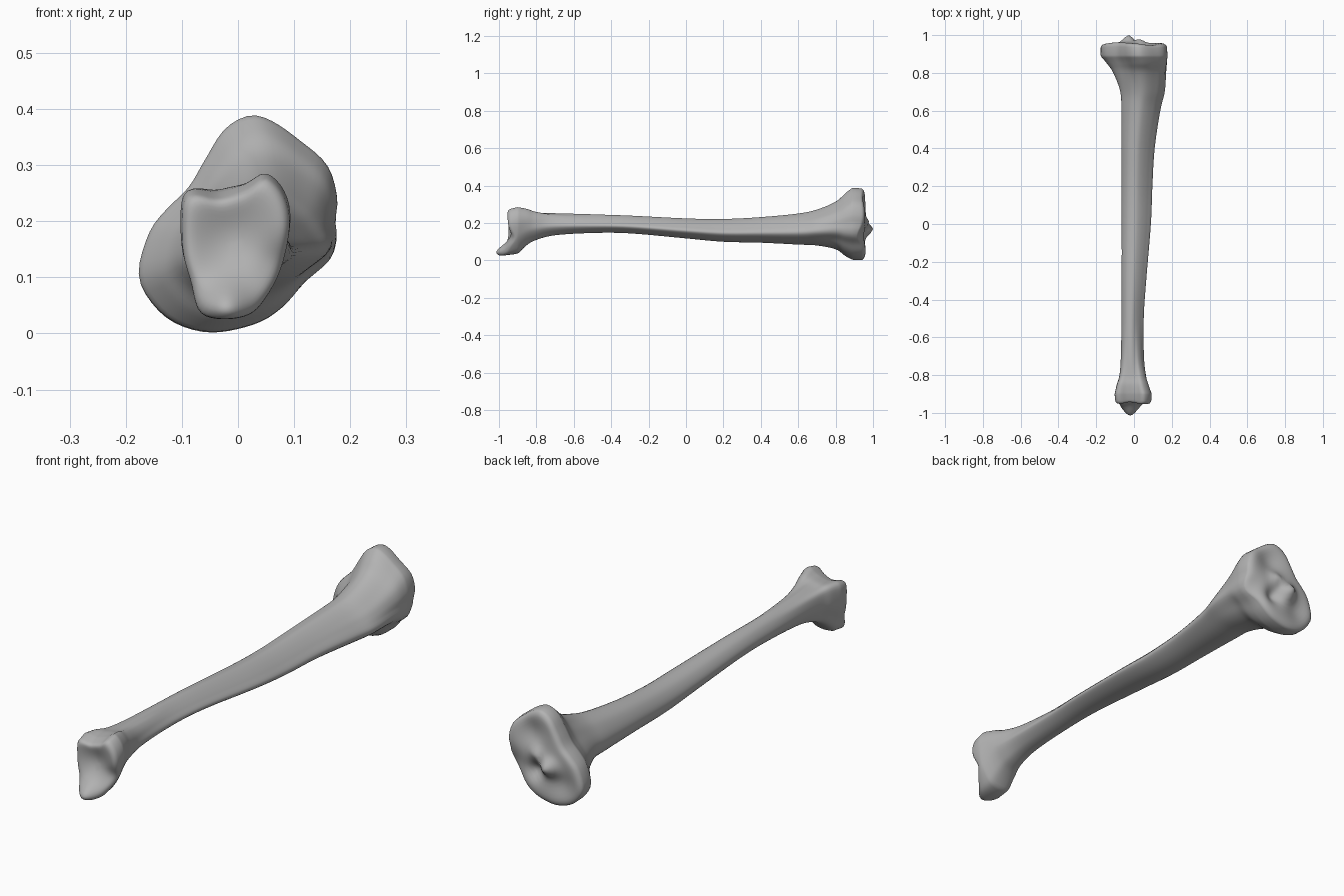
import bpy, bmesh, math

if "Cube" in bpy.data.objects:
    bpy.data.objects.remove(bpy.data.objects["Cube"], do_unlink=True)

SIDES = 72
STEPS = 6

# Cross-section outlines (x, z), counter-clockwise
SHAFT = [(1, .36), (.86, .64), (.62, .91), (.42, 1), (.16, .86),
         (0, .5), (.08, .16), (.35, 0), (.72, .09)]
ANKLE = [(.095, .2), (.083, .255), (.05, .287), (.015, .266), (-.035, .25), (-.08, .257),
         (-.1, .235), (-.1, .15), (-.085, .09), (-.07, .036), (-.03, .022),
         (.02, .03), (.05, .06), (.08, .12)]
KNEE = [(.174, .2), (.178, .24), (.16, .3), (.11, .345), (.06, .38), (.02, .39),
        (-.025, .365), (-.06, .31), (-.09, .26), (-.13, .22), (-.16, .18), (-.18, .11),
        (-.165, .065), (-.12, .02), (-.05, 0), (.03, .015), (.08, .045),
        (.12, .09), (.165, .13), (.177, .17)]

# Stations along the bone: y, x range, z range, blend to the near end outline
STATIONS = [
    (-.9, -.103, .094, .035, .287, 1),
    (-.85, -.092, .08, .083, .281, .85),
    (-.8, -.078, .068, .11, .268, .65),
    (-.7, -.07, .055, .135, .257, .3),
    (-.5, -.066, .052, .147, .247, 0),
    (-.3, -.065, .065, .145, .24, 0),
    (0, -.065, .09, .118, .225, 0),
    (.2, -.066, .098, .1, .222, 0),
    (.4, -.067, .11, .095, .232, 0),
    (.6, -.068, .14, .085, .252, .1),
    (.7, -.075, .164, .08, .275, .3),
    (.8, -.112, .172, .06, .318, .7),
    (.85, -.145, .176, .025, .36, .9),
    (.89, -.178, .178, .003, .39, 1),
]


def spline(a, b, c, d, t):
    """Smooth interpolation from b to c."""
    return tuple(q + .5 * t * (r - p + t * (2 * p - 5 * q + 4 * r - s + t * (3 * (q - r) + s - p)))
                 for p, q, r, s in zip(a, b, c, d))


def radii(outline):
    """Radius at each angle for an outline fitted to a unit box."""
    n = len(outline)
    pts = [spline(*(outline[(i + k) % n] for k in (-1, 0, 1, 2)), j / 10)
           for i in range(n) for j in range(10)]
    xs, zs = zip(*pts)
    fit = [((x - min(xs)) / (max(xs) - min(xs)) - .5,
            (z - min(zs)) / (max(zs) - min(zs)) - .5) for x, z in pts]
    polar = sorted((math.atan2(z, x) % math.tau, math.hypot(x, z)) for x, z in fit)
    polar = [(polar[-1][0] - math.tau, polar[-1][1])] + polar
    polar.append((polar[1][0] + math.tau, polar[1][1]))
    result = []
    for i in range(SIDES):
        a = math.tau * i / SIDES
        for (a0, r0), (a1, r1) in zip(polar, polar[1:]):
            if a0 <= a <= a1:
                result.append(r0 + (r1 - r0) * (a - a0) / max(a1 - a0, 1e-9))
                break
    return result


shaft_r, ankle_r, knee_r = radii(SHAFT), radii(ANKLE), radii(KNEE)


def section(station):
    y, x0, x1, z0, z1, blend = station
    end = ankle_r if y < 0 else knee_r
    ring = []
    for i in range(SIDES):
        a = math.tau * i / SIDES
        r = shaft_r[i] + (end[i] - shaft_r[i]) * min(max(blend, 0), 1)
        ring.append(((x0 + x1) / 2 + r * math.cos(a) * (x1 - x0), y,
                     (z0 + z1) / 2 + r * math.sin(a) * (z1 - z0)))
    return ring


def bump(x, z, cx, cz, size):
    return math.exp(-((x - cx) ** 2 + (z - cz) ** 2) / (2 * size * size))


def knee_face(x, z):
    """Two shallow dishes, a central ridge and a pit."""
    return (.962 + .042 * bump(x, z, -.03, .165, .024) + .02 * bump(x, z, .03, .21, .02)
            - .022 * bump(x, z, .06, .29, .045) - .018 * bump(x, z, -.09, .1, .045)
            - .03 * bump(x, z, .04, .13, .025) - .03 * bump(x, z, .16, .13, .04))


def ankle_face(x, z):
    """One dished joint surface with a hooked tip below."""
    return (-.96 + .03 * bump(x, z, -.01, .17, .05) + .025 * bump(x, z, .08, .12, .03)
            - .058 * bump(x, z, -.02, .04, .033))


def cap(ring, face, rounding):
    """Rings that shrink to the middle of an end face."""
    cx = (min(p[0] for p in ring) + max(p[0] for p in ring)) / 2
    cz = (min(p[2] for p in ring) + max(p[2] for p in ring)) / 2
    rings = []
    for s in (1, .985, .96, .92, .87, .8, .72, .63, .54, .45, .36, .27, .18, .09):
        out = []
        for x, _, z in ring:
            px, pz = cx + (x - cx) * s, cz + (z - cz) * s
            out.append((px, face(px, pz) - rounding * s ** 14, pz))
        rings.append(out)
    return rings


# Body rings, then an end cap at each side
body = []
last = len(STATIONS) - 1
for i in range(last):
    near = [STATIONS[min(max(i + k, 0), last)] for k in (-1, 0, 1, 2)]
    body += [section(spline(*near, j / STEPS)) for j in range(STEPS)]
body.append(section(STATIONS[last]))
ankle_rim = section((-.93, -.1, .092, .024, .277, 1))
knee_rim = section((.93, -.177, .175, .001, .386, 1))
rings = cap(ankle_rim, ankle_face, -.02)[::-1] + body + cap(knee_rim, knee_face, .02)

bm = bmesh.new()
loops = [[bm.verts.new(p) for p in ring] for ring in rings]
for low, high in zip(loops, loops[1:]):
    for i in range(SIDES):
        j = (i + 1) % SIDES
        bm.faces.new((low[i], low[j], high[j], high[i]))
bm.faces.new(loops[0])
bm.faces.new(loops[-1])
bmesh.ops.recalc_face_normals(bm, faces=bm.faces)
mesh = bpy.data.meshes.new("leg_bone")
bm.to_mesh(mesh)
bm.free()

bone = bpy.data.objects.new("leg_bone", mesh)
bpy.context.collection.objects.link(bone)

# One plain grey material
grey = bpy.data.materials.new("bone_grey")
grey.use_nodes = True
colour = (.45, .45, .45, 1)
grey.diffuse_color = colour
grey.node_tree.nodes["Principled BSDF"].inputs["Base Color"].default_value = colour
mesh.materials.append(grey)

relax = bone.modifiers.new("relax", "SMOOTH")
relax.factor = .4
relax.iterations = 2
bpy.ops.object.select_all(action="DESELECT")
bone.select_set(True)
bpy.context.view_layer.objects.active = bone
bpy.ops.object.shade_smooth()
